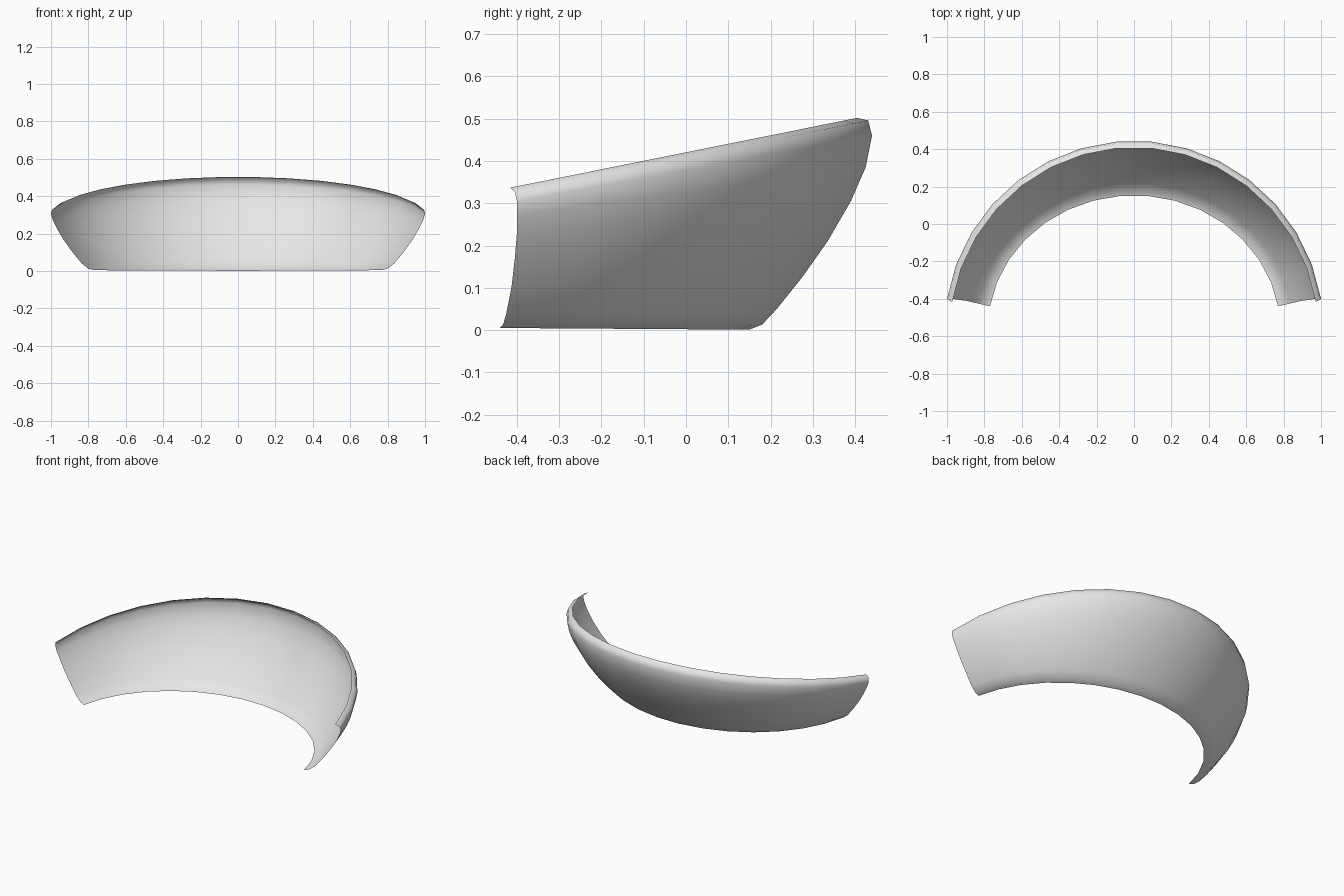
import bpy, bmesh
from math import sin, cos, radians

cube = bpy.data.objects.get("Cube")
if cube:
    bpy.data.objects.remove(cube, do_unlink=True)

grey = bpy.data.materials.new("light_grey")
grey.use_nodes = True
colour = (0.8, 0.8, 0.8, 1)
grey.diffuse_color = colour
grey.node_tree.nodes["Principled BSDF"].inputs["Base Color"].default_value = colour

# Cross-section from lower edge to rolled lip: end x, y, z and middle y, z
SECTION = [
    (.770, -.440, .005, .150, .001),
    (.800, -.433, .012, .180, .013),
    (.835, -.425, .040, .215, .050),
    (.885, -.413, .100, .275, .125),
    (.935, -.405, .170, .335, .210),
    (.970, -.400, .230, .390, .305),
    (.990, -.400, .272, .425, .385),
    (1.00, -.400, .305, .440, .460),
    (.995, -.405, .327, .431, .496),
    (.972, -.416, .337, .405, .502),
]
SEGMENTS = 15
END = radians(80.4)
NEAR = cos(END / SEGMENTS)

# Sweep the section round the arc, blending from end to middle
bm = bmesh.new()
rows = []
for i in range(SEGMENTS + 1):
    a = END * (2 * i / SEGMENTS - 1)
    k = (cos(a) - cos(END)) / (NEAR - cos(END))
    rows.append([bm.verts.new((x * sin(a) / sin(END), y + (ym - y) * k, z + (zm - z) * k))
                 for x, y, z, ym, zm in SECTION])
for r, s in zip(rows, rows[1:]):
    for j in range(len(SECTION) - 1):
        bm.faces.new((r[j], r[j + 1], s[j + 1], s[j]))

# Outer side faces the back
bm.normal_update()
if sum(f.normal.y for f in bm.faces) < 0:
    bmesh.ops.reverse_faces(bm, faces=bm.faces[:])
for f in bm.faces:
    f.smooth = True

mesh = bpy.data.meshes.new("curved_shell")
bm.to_mesh(mesh)
bm.free()
mesh.materials.append(grey)
shell = bpy.data.objects.new("curved_shell", mesh)
bpy.context.collection.objects.link(shell)
